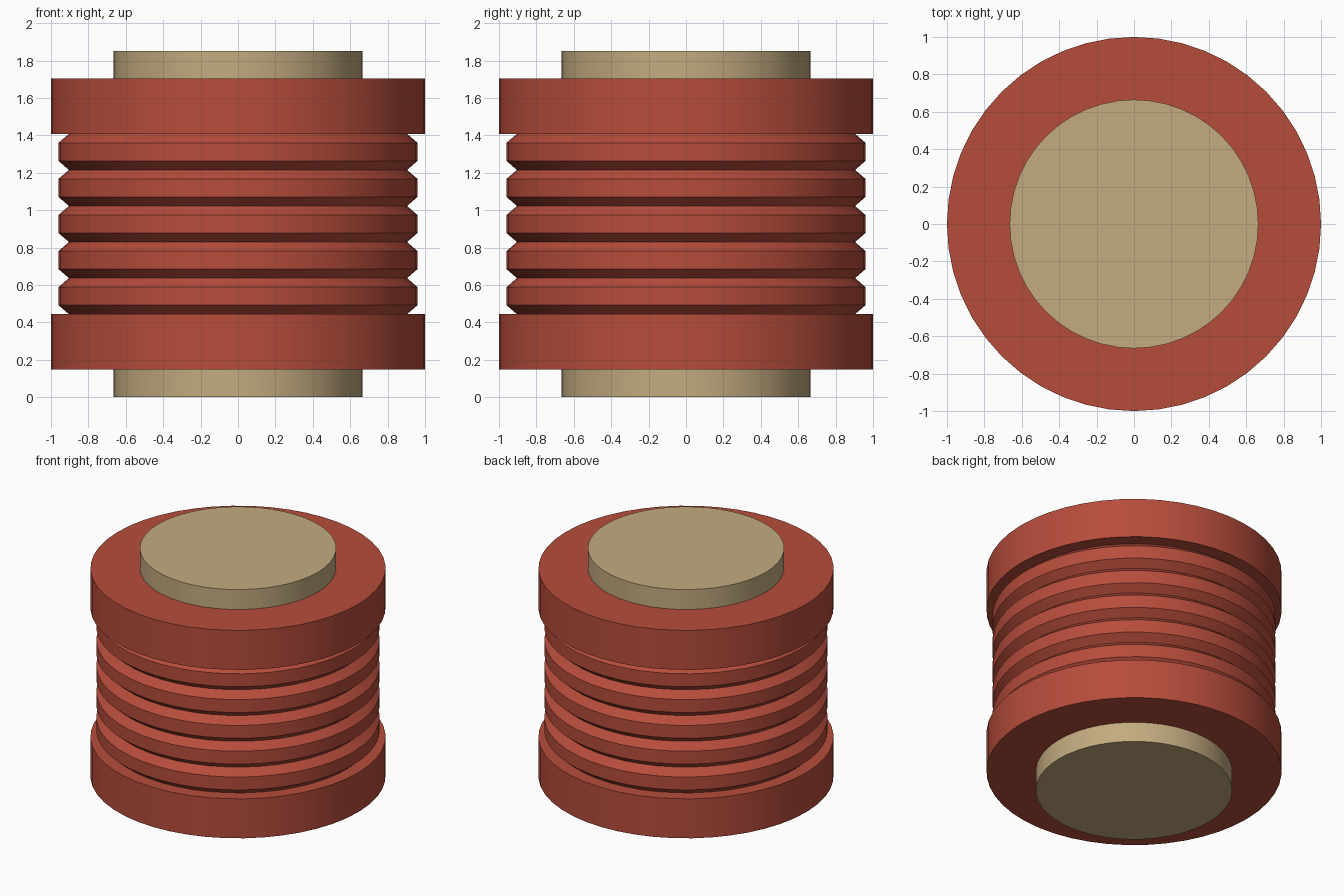
import bpy, bmesh, math

if "Cube" in bpy.data.objects:
    bpy.data.objects.remove(bpy.data.objects["Cube"])

SIDES = 48


def material(name, color):
    m = bpy.data.materials.new(name)
    m.diffuse_color = (*color, 1)
    m.use_nodes = True
    m.node_tree.nodes["Principled BSDF"].inputs["Base Color"].default_value = m.diffuse_color
    return m


red = material("red_rubber", (0.47, 0.073, 0.044))
tan = material("tan_metal", (0.546, 0.408, 0.216))


def lathe(name, profile, mat):
    """Solid of revolution from (radius, z) points, bottom to top, capped at both ends."""
    bm = bmesh.new()
    rings = [[bm.verts.new((r * math.cos(2 * math.pi * i / SIDES),
                            r * math.sin(2 * math.pi * i / SIDES), z))
              for i in range(SIDES)] for r, z in profile]
    for low, high in zip(rings, rings[1:]):
        for i in range(SIDES):
            j = (i + 1) % SIDES
            bm.faces.new((low[i], low[j], high[j], high[i]))
    bm.faces.new(rings[0][::-1])
    bm.faces.new(rings[-1])
    mesh = bpy.data.meshes.new(name)
    bm.to_mesh(mesh)
    bm.free()
    mesh.materials.append(mat)
    obj = bpy.data.objects.new(name, mesh)
    bpy.context.collection.objects.link(obj)
    bpy.ops.object.select_all(action='DESELECT')
    obj.select_set(True)
    bpy.context.view_layer.objects.active = obj
    bpy.ops.object.shade_smooth_by_angle(angle=math.radians(30))
    return obj


# Core plug showing at both ends
lathe("core", [(0.665, 0), (0.665, 1.852)], tan)

# Wide end collars
lathe("lower_collar", [(1, 0.149), (1, 0.444)], red)
lathe("upper_collar", [(1, 1.408), (1, 1.703)], red)

# Ribbed sleeve: five bevelled ribs between the collars
RIBS, BOTTOM, TOP = 5, 0.444, 1.408
pitch = (TOP - BOTTOM) / RIBS
profile = [(0.904, BOTTOM)]
for k in range(RIBS):
    z = BOTTOM + k * pitch
    profile += [(0.96, z + pitch * 0.25), (0.96, z + pitch * 0.75), (0.904, z + pitch)]
lathe("ribbed_sleeve", profile, red)
